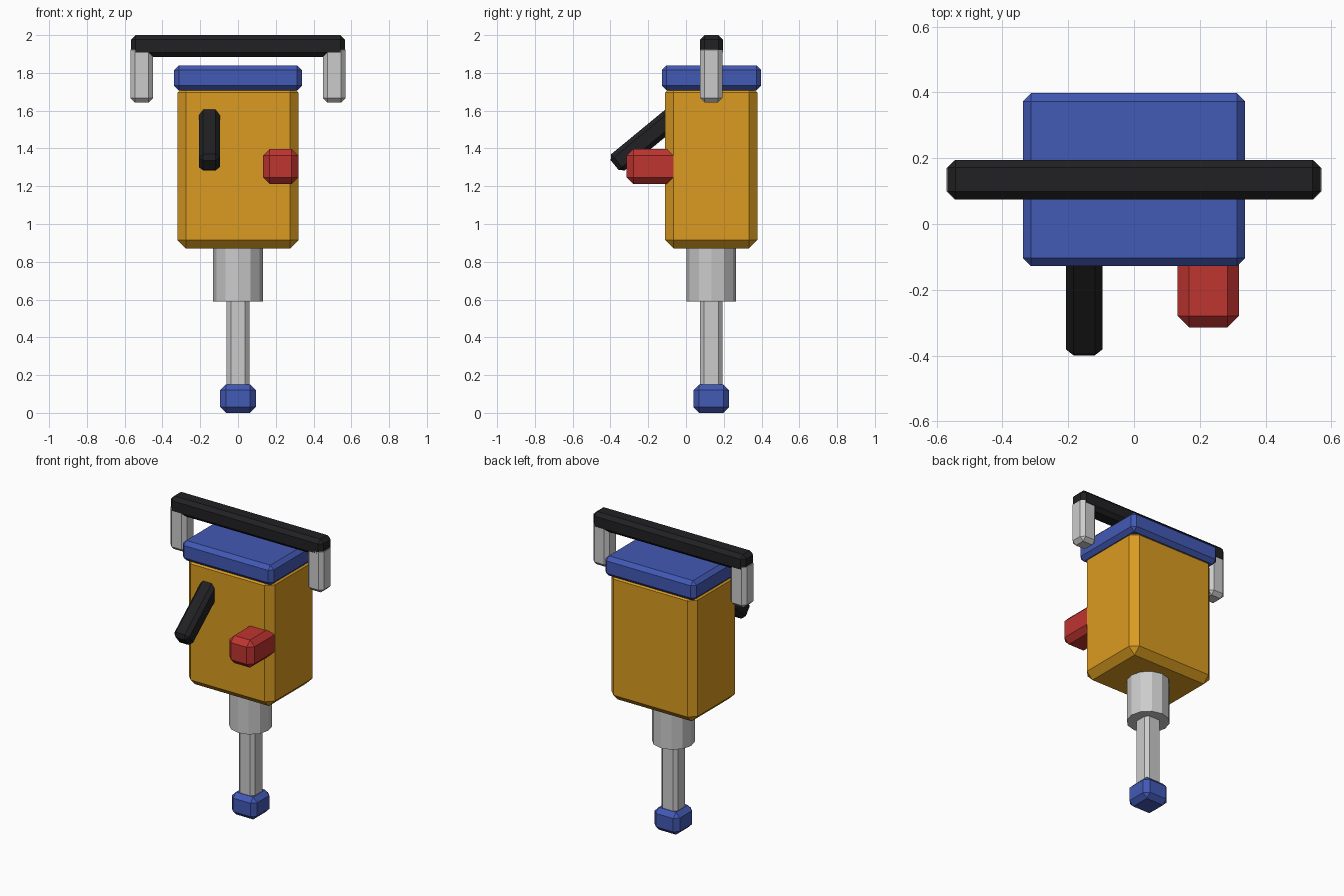
import bpy, math

if "Cube" in bpy.data.objects:
    bpy.data.objects.remove(bpy.data.objects["Cube"])

YC = 0.134  # depth of the main axis


def material(name, rgb):
    m = bpy.data.materials.new(name)
    m.diffuse_color = (*rgb, 1)
    m.use_nodes = True
    m.node_tree.nodes["Principled BSDF"].inputs["Base Color"].default_value = m.diffuse_color
    return m


YELLOW = material("yellow", (0.70, 0.33, 0.015))
BLUE = material("blue", (0.055, 0.10, 0.46))
RED = material("red", (0.52, 0.035, 0.03))
BLACK = material("black", (0.015, 0.015, 0.017))


def box(name, lo, hi, chamfer, mat=None):
    """Chamfered box between two corners."""
    bpy.ops.mesh.primitive_cube_add(size=1, location=[(a + b) / 2 for a, b in zip(lo, hi)])
    ob = bpy.context.object
    ob.name = name
    ob.scale = [b - a for a, b in zip(lo, hi)]
    bpy.ops.object.transform_apply(location=False, rotation=False, scale=True)
    mod = ob.modifiers.new("chamfer", 'BEVEL')
    mod.width = chamfer
    mod.segments = 1
    if mat:
        ob.data.materials.append(mat)
    return ob


# Main housing and cap
box("housing", (-0.32, -0.11, 0.87), (0.32, 0.378, 1.74), 0.045, YELLOW)
box("cap", (-0.338, -0.128, 1.707), (0.338, 0.398, 1.84), 0.025, BLUE)

# Handle bar with two hanging grips
box("handle_bar", (-0.567, YC - 0.059, 1.885), (0.567, YC + 0.061, 2.0), 0.024, BLACK)
for side, x in (("left", -0.51), ("right", 0.51)):
    box(side + "_grip", (x - 0.06, YC - 0.059, 1.643), (x + 0.06, YC + 0.059, 1.945), 0.024)

# Collar, drill shaft and tip
bpy.ops.mesh.primitive_cylinder_add(vertices=12, radius=0.132, depth=0.33,
                                    location=(0, YC, 0.755))
bpy.context.object.name = "collar"
box("shaft", (-0.06, YC - 0.06, 0.1), (0.06, YC + 0.06, 0.65), 0.022)
box("tip", (-0.094, YC - 0.094, 0), (0.094, YC + 0.094, 0.15), 0.03, BLUE)

# Side port on the front corner
box("port", (0.132, -0.314, 1.212), (0.319, 0.0, 1.397), 0.035, RED)

# Tilted lever: outer end centre, running up and back into the housing
L, tilt = 0.42, math.radians(39.5)
cy = -0.378 + math.cos(tilt) * L / 2
cz = 1.312 + math.sin(tilt) * L / 2
lever = box("lever", (-0.207, cy - L / 2, cz - 0.056), (-0.096, cy + L / 2, cz + 0.056), 0.023, BLACK)
lever.rotation_euler.x = tilt
